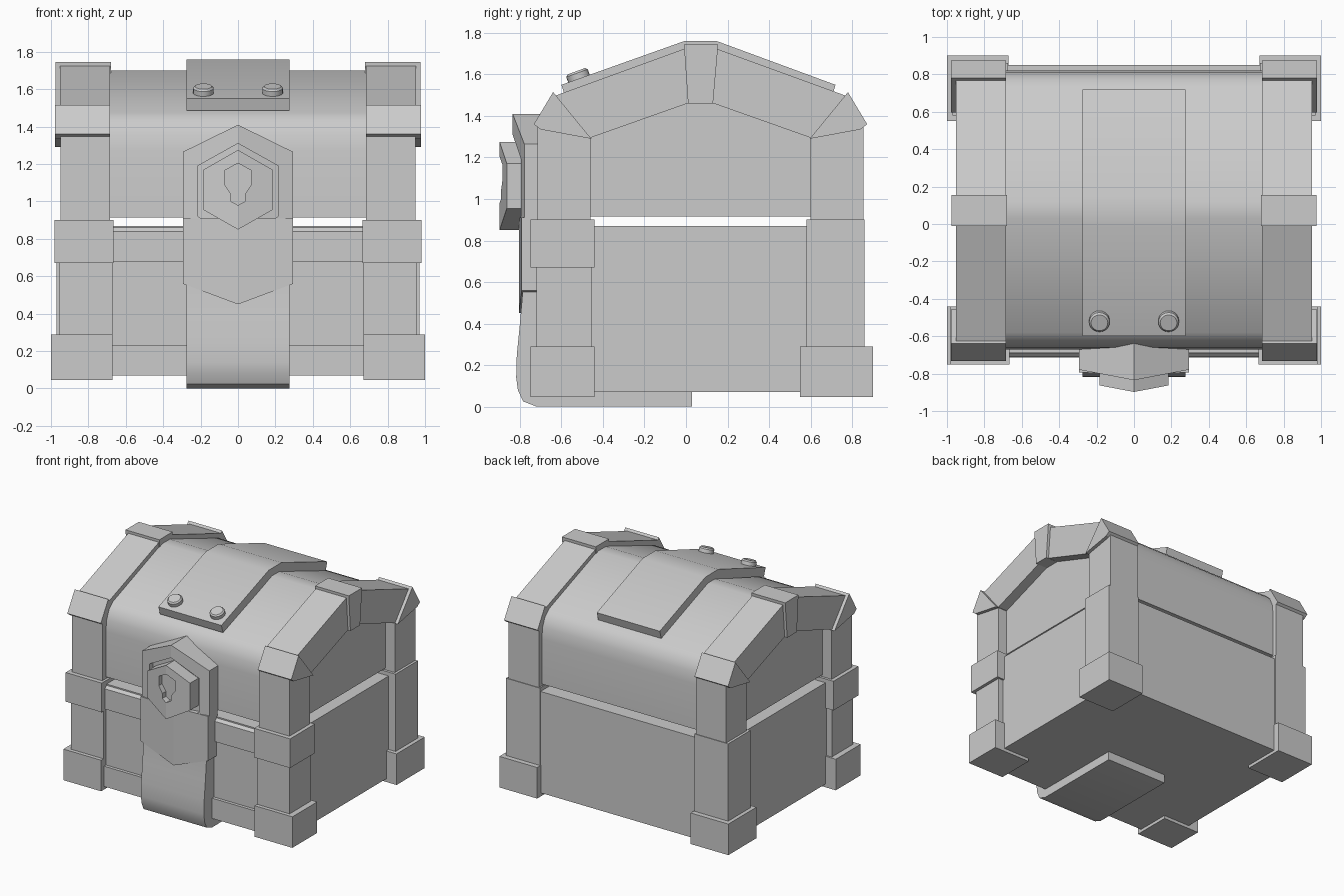
import bpy
import bmesh
from math import radians
from mathutils import Matrix

cube = bpy.data.objects.get("Cube")
if cube:
    bpy.data.objects.remove(cube, do_unlink=True)

grey = bpy.data.materials.new("plain grey")
grey.use_nodes = True
grey.diffuse_color = (0.6, 0.6, 0.6, 1)
grey.node_tree.nodes["Principled BSDF"].inputs["Base Color"].default_value = grey.diffuse_color


def finish(name, bm, smooth=0):
    bmesh.ops.recalc_face_normals(bm, faces=bm.faces)
    mesh = bpy.data.meshes.new(name)
    bm.to_mesh(mesh)
    bm.free()
    mesh.materials.append(grey)
    ob = bpy.data.objects.new(name, mesh)
    bpy.context.collection.objects.link(ob)
    if smooth:
        bpy.ops.object.select_all(action='DESELECT')
        ob.select_set(True)
        bpy.context.view_layer.objects.active = ob
        bpy.ops.object.shade_smooth_by_angle(angle=radians(smooth))
    return ob


def loft(name, ring_a, ring_b, smooth=0):
    """Closed solid between two matching rings."""
    bm = bmesh.new()
    a = [bm.verts.new(p) for p in ring_a]
    b = [bm.verts.new(p) for p in ring_b]
    bm.faces.new(a)
    bm.faces.new(b)
    for i in range(len(a)):
        j = (i + 1) % len(a)
        bm.faces.new((a[i], a[j], b[j], b[i]))
    return finish(name, bm, smooth)


def side_prism(name, outline, x0, x1, smooth=0):
    """Extrude a (y, z) outline along x."""
    return loft(name, [(x0, y, z) for y, z in outline],
                [(x1, y, z) for y, z in outline], smooth)


def box(name, x0, x1, y0, y1, z0, z1):
    return side_prism(name, [(y0, z0), (y1, z0), (y1, z1), (y0, z1)], x0, x1)


def folded_plate(name, half, front, back, fold):
    """Mirror a half (x, z) outline and fold its front along the centre line."""
    left = [(-x, z) for x, z in reversed(half) if x > 0]
    ring = half + left
    bm = bmesh.new()
    f = [bm.verts.new((x, front + fold * abs(x), z)) for x, z in ring]
    b = [bm.verts.new((x, back, z)) for x, z in ring]
    m = len(half)
    for v in (f, b):
        bm.faces.new(v[:m])
        bm.faces.new(v[m - 1:] + v[:1])
    for i in range(len(ring)):
        j = (i + 1) % len(ring)
        bm.faces.new((f[i], f[j], b[j], b[i]))
    return finish(name, bm)


def cut(target, cutter):
    cutter.hide_render = True
    mod = target.modifiers.new("cut", 'BOOLEAN')
    mod.object = cutter
    mod.solver = 'EXACT'
    bpy.context.view_layer.update()
    done = target.evaluated_get(bpy.context.evaluated_depsgraph_get())
    mesh = bpy.data.meshes.new_from_object(done)
    target.modifiers.clear()
    target.data = mesh


# Lower chest with slightly proud front planks
box("body", -0.91, 0.91, -0.69, 0.85, 0.07, 0.87)
side_prism("upper_front_plank", [(-0.66, 0.68), (-0.71, 0.68), (-0.71, 0.84),
                                 (-0.68, 0.87), (-0.66, 0.87)], -0.7, 0.7)
box("lower_front_plank", -0.7, 0.7, -0.715, -0.66, 0.07, 0.23)

# Lid, with rounded eaves
lid_front = [(-0.67, 0.915), (-0.67, 1.27), (-0.66, 1.36), (-0.63, 1.43),
             (-0.58, 1.475), (0.03, 1.7)]
lid = lid_front + [(0.15 - y, z) for y, z in reversed(lid_front)]
side_prism("lid", lid, -0.87, 0.87, 45)

# Strap over the lid, with rivets
side_prism("lid_strap", [(-0.6, 1.55), (-0.01, 1.76), (0.15, 1.76), (0.72, 1.55),
                         (0.7, 1.48), (0.13, 1.69), (0.01, 1.69), (-0.58, 1.485)],
           -0.275, 0.275, 30)
for side, x in (("right", -0.185), ("left", 0.185)):
    bm = bmesh.new()
    place = Matrix.Translation((x, -0.52, 1.592)) @ Matrix.Rotation(radians(20), 4, 'X')
    bmesh.ops.create_cone(bm, cap_ends=True, segments=20, radius1=0.055,
                          radius2=0.055, depth=0.05, matrix=place)
    top = max(bm.faces, key=lambda f: f.calc_center_median().z if len(f.verts) > 4 else 0)
    bmesh.ops.bevel(bm, geom=list(top.edges), offset=0.01, segments=1, affect='EDGES')
    finish(side + "_rivet", bm, 30)

# Corner posts, brackets, feet and lid arches
mid_y = 0.07
for side, s in (("right", -1), ("left", 1)):
    box(side + "_front_lower_post", s * 0.67, s * 0.955, -0.72, -0.455, 0.1, 0.88)
    box(side + "_back_lower_post", s * 0.675, s * 0.97, 0.58, 0.86, 0.1, 0.9)
    box(side + "_front_bracket", s * 0.665, s * 0.98, -0.75, -0.44, 0.67, 0.9)
    box(side + "_front_foot", s * 0.67, s, -0.75, -0.44, 0.045, 0.29)
    box(side + "_back_foot", s * 0.67, s, 0.55, 0.9, 0.045, 0.29)
    side_prism(side + "_arch_keystone", [(-0.01, 1.745), (0.155, 1.745),
                                         (0.13, 1.46), (0.01, 1.46)], s * 0.68, s * 0.975)
    for end, d in (("front", -1), ("back", 1)):
        def place(points):
            return [(mid_y + d * u, z) for u, z in points]
        side_prism(f"{side}_{end}_upper_post",
                   place([(0.53, 0.895), (0.785, 0.895), (0.785, 1.36), (0.53, 1.3)]),
                   s * 0.685, s * 0.95)
        side_prism(f"{side}_{end}_arch_beam",
                   place([(0.06, 1.73), (0.72, 1.49), (0.53, 1.295), (0.05, 1.465)]),
                   s * 0.685, s * 0.953)
        side_prism(f"{side}_{end}_eave_cap",
                   place([(0.803, 1.36), (0.71, 1.515), (0.69, 1.49),
                          (0.526, 1.29), (0.77, 1.335)]),
                   s * 0.685, s * 0.978)

# Strap wrapping down the front and under the base
side_prism("front_strap", [(-0.78, 0.91), (-0.785, 0.57), (-0.8, 0.4), (-0.815, 0.25),
                           (-0.818, 0.14), (-0.81, 0.08), (-0.785, 0.025), (-0.72, 0.0),
                           (0.03, 0.0), (0.03, 0.075), (-0.68, 0.075), (-0.68, 0.91)],
           -0.275, 0.275, 35)

# Hasp: hanging plate and pointed hood, recessed for the lock
plate = folded_plate("hasp_plate", [(0, 0.91), (0.295, 0.91), (0.295, 0.56), (0, 0.45)],
                     -0.805, -0.68, 0.04)
hood = folded_plate("hasp_hood", [(0, 1.41), (0.295, 1.265), (0.295, 0.91), (0, 0.91)],
                    -0.835, -0.64, 0.19)
recess = folded_plate("recess_cutter", [(0, 1.31), (0.215, 1.19), (0.215, 0.92), (0, 0.8)],
                      -1.0, -0.8, 0)
for v in recess.data.vertices:
    if v.co.y > -0.9:
        v.co.y = -0.795 + 0.19 * abs(v.co.x)
cut(hood, recess)

# Lock with a sunken keyhole
lock = folded_plate("lock", [(0, 1.275), (0.185, 1.17), (0.185, 0.955), (0, 0.85)],
                    -0.898, -0.74, 0.19)
keyhole = folded_plate("keyhole_cutter", [(0, 1.205), (0.072, 1.165), (0.072, 1.09),
                                          (0.037, 1.04), (0.037, 1.0), (0, 0.98)],
                       -1.0, -0.845, 0)
cut(lock, keyhole)
for cutter in (recess, keyhole):
    bpy.data.objects.remove(cutter, do_unlink=True)
